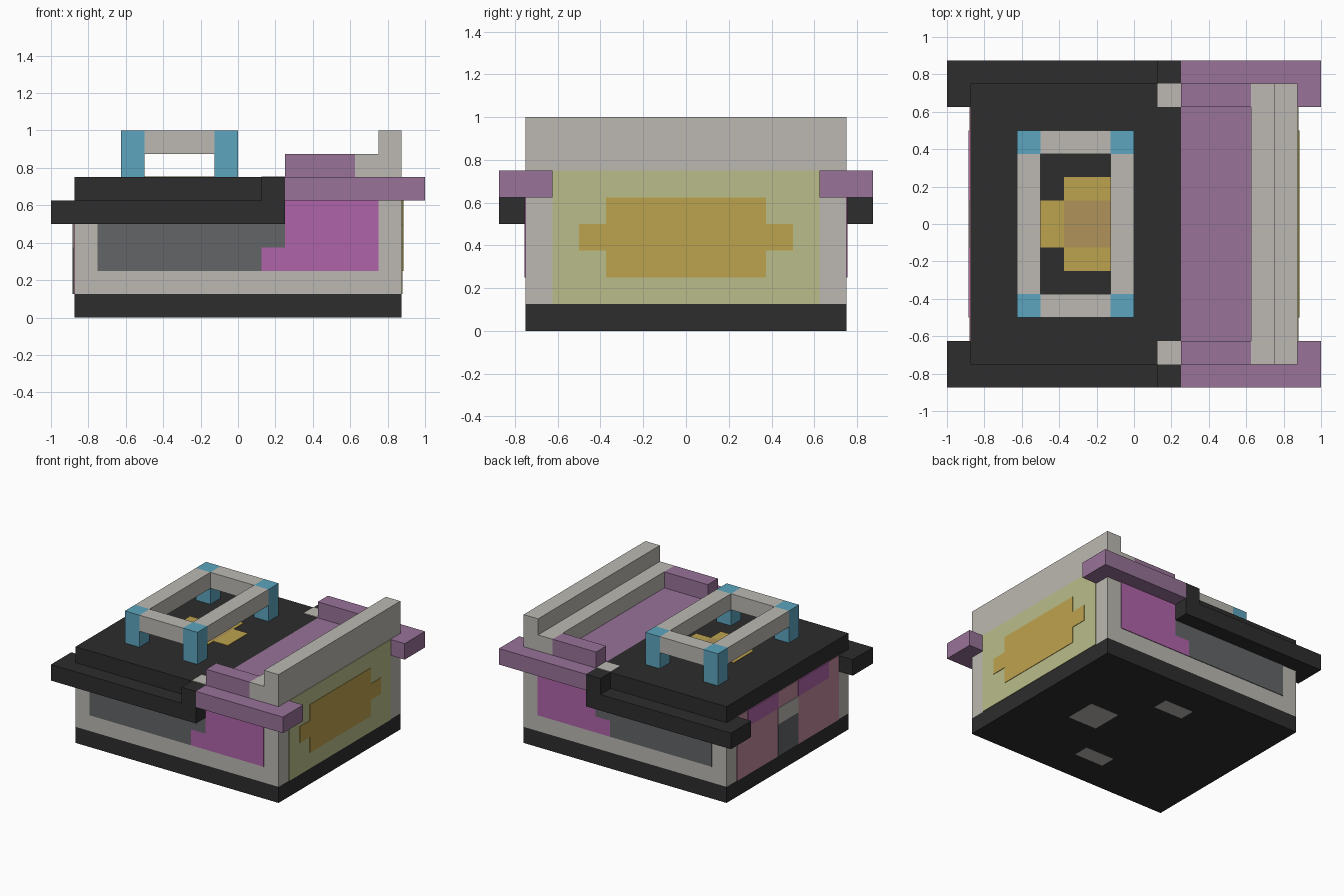
import bpy, bmesh
from mathutils import Vector

if "Cube" in bpy.data.objects:
    bpy.data.objects.remove(bpy.data.objects["Cube"], do_unlink=True)

UNIT = 0.125    # every part sits on this block grid
SKIN = 0.04     # plate thickness, in blocks


def material(name, *rgb):
    def linear(c):
        c /= 255
        return c / 12.92 if c <= 0.04045 else ((c + 0.055) / 1.055) ** 2.4
    color = [linear(c) for c in rgb] + [1]
    mat = bpy.data.materials.new(name)
    mat.use_nodes = True
    mat.diffuse_color = color
    for node in mat.node_tree.nodes:
        if node.type == 'BSDF_PRINCIPLED':
            node.inputs["Base Color"].default_value = color
    return mat


black = material("black", 45, 45, 45)
slate = material("slate grey", 98, 101, 103)
stone = material("warm light grey", 188, 185, 178)
plum = material("dusty purple", 152, 115, 152)
magenta = material("magenta", 176, 100, 170)
blue = material("sky blue", 93, 165, 190)
lime = material("pale yellow green", 186, 190, 139)
gold = material("gold", 190, 163, 78)
tan = material("tan", 176, 146, 90)
pink = material("dusty pink", 194, 137, 154)


def blocks(name, mat, *boxes, mirror_y=False):
    """Join boxes (x0, x1, y0, y1, z0, z1) into one part."""
    bm = bmesh.new()
    for x0, x1, y0, y1, z0, z1 in boxes:
        low, high = Vector((x0, y0, z0)), Vector((x1, y1, z1))
        cube = bmesh.ops.create_cube(bm, size=1)["verts"]
        bmesh.ops.scale(bm, vec=high - low, verts=cube)
        bmesh.ops.translate(bm, vec=(low + high) / 2, verts=cube)
    bmesh.ops.scale(bm, vec=(UNIT,) * 3, verts=bm.verts)
    mesh = bpy.data.meshes.new(name)
    bm.to_mesh(mesh)
    bm.free()
    mesh.materials.append(mat)
    obj = bpy.data.objects.new(name, mesh)
    bpy.context.collection.objects.link(obj)
    if mirror_y:
        mod = obj.modifiers.new("mirror", 'MIRROR')
        mod.use_axis = (False, True, False)
    return obj


def plate(name, mat, axis, level, *rects, layer=1, mirror_y=False):
    """Thin plates lying on a face; the sign of layer is the outward direction."""
    a, b = sorted((level, level + SKIN * layer))
    boxes = []
    for u0, u1, v0, v1 in rects:
        boxes.append({'X': (a, b, u0, u1, v0, v1),
                      'Y': (u0, u1, a, b, v0, v1),
                      'Z': (u0, u1, v0, v1, a, b)}[axis])
    return blocks(name, mat, *boxes, mirror_y=mirror_y)


# Main case
blocks("base", black, (-7, 7, -6, 6, 0, 1))
blocks("body", stone, (-7, 7, -6, 6, 1, 5))
blocks("lid", black, (-7, 2, -6, 6, 5, 6))
blocks("rear_ledge", stone, (5, 7, -6, 6, 5, 7))
blocks("rear_wall", stone, (6, 7, -6, 6, 7, 8))
blocks("deck", plum, (2, 5, -6, 6, 5, 6))
blocks("deck_end", plum, (2, 5, 5, 6, 6, 7), mirror_y=True)

# Side rails
blocks("dark_rail", black, (-7, 2, 6, 7, 4, 5), (-8, -7, 5, 7, 4, 5),
       (1, 2, 6, 7, 5, 6), mirror_y=True)
blocks("purple_rail", plum, (2, 7, 6, 7, 5, 6), (7, 8, 5, 7, 5, 6), mirror_y=True)

# Handle frame
blocks("handle_leg_outer", blue, (-5, -4, 3, 4, 6, 8), mirror_y=True)
blocks("handle_leg_inner", blue, (-1, 0, 3, 4, 6, 8), mirror_y=True)
blocks("handle_cross_bar", stone, (-4, -1, 3, 4, 7, 8), mirror_y=True)
blocks("handle_long_bar", stone, (-5, -4, -3, 3, 7, 8), (-1, 0, -3, 3, 7, 8))

# Lid markings
plate("lid_emblem", gold, 'Z', 6, (-4, -3, -1, 1), (-1, 0, -1, 1),
      (-3, -1, -2, -1), (-3, -1, 1, 2))
plate("lid_emblem_centre", tan, 'Z', 6, (-3, -1, -1, 1))
plate("lid_tile", stone, 'Z', 6, (1, 2, 5, 6), mirror_y=True)

# Front and back panels
plate("slate_panel", slate, 'Y', 6, (-6, 1, 2, 4), (1, 2, 3, 4), mirror_y=True)
plate("magenta_panel", magenta, 'Y', 6, (1, 6, 2, 3), (2, 6, 3, 5), mirror_y=True)

# Left end panel
plate("end_panel", lime, 'X', 7, (-5, 5, 1, 6))
plate("end_emblem", gold, 'X', 7, (-3, 3, 2, 5), (-4, -3, 3, 4), (3, 4, 3, 4), layer=1.8)

# Right end panel
plate("far_end_panel", pink, 'X', -7, (-5, 5, 1, 5), layer=-1)
plate("far_end_window", magenta, 'X', -7, (1, 4, 4, 5), layer=-1.8, mirror_y=True)
plate("far_end_latch", stone, 'X', -7, (-1, 1, 3, 4), layer=-1.8)
plate("far_end_strip", slate, 'X', -7, (-1, 1, 1, 3), layer=-1.8)

# Underside pads
plate("under_pad_centre", stone, 'Z', 0, (2, 4, -1, 1), layer=-0.2)
plate("under_pad_side", stone, 'Z', 0, (-1, 1, 3, 4), layer=-0.2, mirror_y=True)
